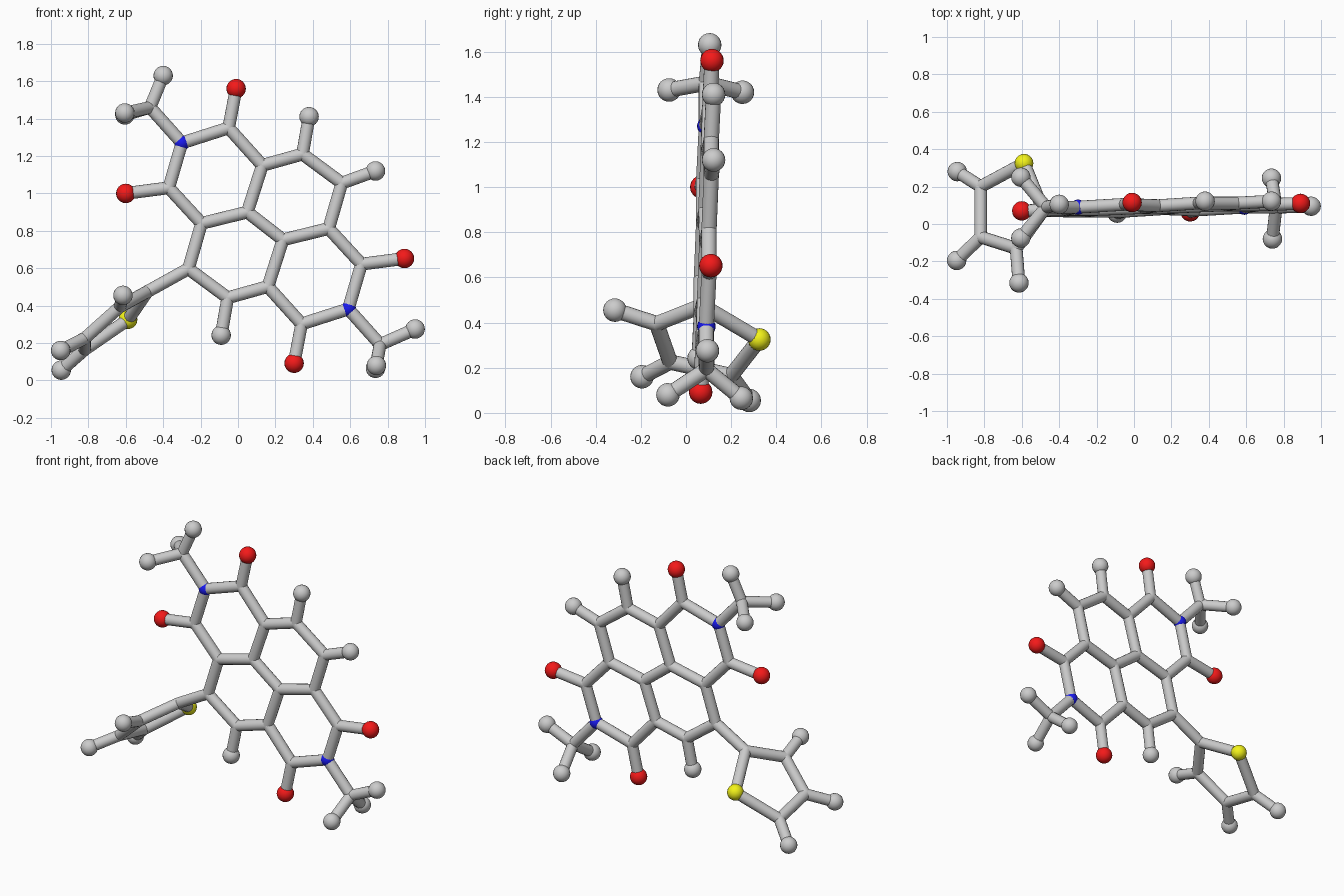
import bpy, bmesh
from mathutils import Vector, Matrix

if "Cube" in bpy.data.objects:
    bpy.data.objects.remove(bpy.data.objects["Cube"])

BOND_R, BALL_R, N_R = 0.034, 0.052, 0.041
CENTRE = Vector((0.145, 0.09, 0.826))

# Half of the fused ring core; the other half is its inversion (suffix 2)
half = {
    "N": (-0.30, 0.09, 1.27), "Me": (-0.47, 0.09, 1.46),
    "Ca": (-0.05, 0.105, 1.35), "Oa": (-0.01, 0.115, 1.56),
    "Cb": (-0.37, 0.078, 1.03), "Ob": (-0.60, 0.07, 1.00),
    "a": (0.13, 0.098, 1.15), "b": (0.345, 0.112, 1.21), "Hb": (0.38, 0.122, 1.41),
    "c": (0.555, 0.112, 1.055), "f": (0.05, 0.088, 0.90), "g": (-0.195, 0.078, 0.84),
}
atoms = {}
for k, p in half.items():
    atoms[k] = Vector(p)
    atoms[k + "2"] = 2 * CENTRE - Vector(p)

# Methyl hydrogens and the tilted five-membered ring
extra = {
    "H1": (-0.40, 0.105, 1.63), "H2": (-0.605, -0.075, 1.43), "H3": (-0.605, 0.25, 1.42),
    "H4": (0.947, 0.095, 0.275), "H5": (0.74, -0.08, 0.08), "H6": (0.735, 0.245, 0.065),
    "Hc": (0.735, 0.122, 1.12),
    "T1": (-0.485, 0.072, 0.475), "S": (-0.588, 0.325, 0.325), "T2": (-0.82, 0.20, 0.165),
    "T3": (-0.82, -0.07, 0.225), "T4": (-0.63, -0.13, 0.395),
    "H7": (-0.945, 0.28, 0.055), "H8": (-0.948, -0.195, 0.16), "H9": (-0.615, -0.315, 0.455),
}
atoms.update({k: Vector(p) for k, p in extra.items()})
del half

core = "N-Me N-Ca N-Cb Ca-Oa Cb-Ob Ca-a a-b b-Hb b-c a-f f-g g-Cb c-g2".split()
bonds = [tuple(s.split("-")) for s in core]


def other(n):
    return n[:-1] if n.endswith("2") else n + "2"


bonds += [(other(p), other(q)) for p, q in bonds]
bonds += [tuple(s.split("-")) for s in (
    "f-f2 c-Hc c2-T1 T1-S S-T2 T2-T3 T3-T4 T4-T1 T2-H7 T3-H8 T4-H9 "
    "Me-H1 Me-H2 Me-H3 Me2-H4 Me2-H5 Me2-H6").split()]


def ball(bm, p, r):
    bmesh.ops.create_uvsphere(bm, u_segments=20, v_segments=12, radius=r,
                              matrix=Matrix.Translation(p))


def stick(bm, p, q):
    d = q - p
    m = Matrix.Translation((p + q) / 2) @ d.to_track_quat("Z", "Y").to_matrix().to_4x4()
    bmesh.ops.create_cone(bm, cap_ends=True, segments=16, radius1=BOND_R,
                          radius2=BOND_R, depth=d.length, matrix=m)


def finish(bm, name, colour=None):
    me = bpy.data.meshes.new(name)
    bm.to_mesh(me)
    bm.free()
    for f in me.polygons:
        f.use_smooth = len(f.vertices) <= 4
    ob = bpy.data.objects.new(name, me)
    bpy.context.collection.objects.link(ob)
    if colour:
        mat = bpy.data.materials.new(name + "_colour")
        mat.diffuse_color = colour
        mat.use_nodes = True
        mat.node_tree.nodes["Principled BSDF"].inputs["Base Color"].default_value = mat.diffuse_color
        me.materials.append(mat)


# Sticks, with rounded joints at the carbons
bm = bmesh.new()
for p, q in bonds:
    stick(bm, atoms[p], atoms[q])
for k, p in atoms.items():
    if k[0] not in "HONS":
        ball(bm, p, BOND_R)
finish(bm, "bond_sticks")

# Balls grouped by element
for name, letter, r, colour in (
        ("hydrogen_balls", "H", BALL_R, None),
        ("oxygen_balls", "O", BALL_R, (0.9, 0.01, 0.01, 1)),
        ("nitrogen_joints", "N", N_R, (0.01, 0.01, 0.85, 1)),
        ("sulphur_ball", "S", 0.05, (0.9, 0.9, 0.01, 1))):
    bm = bmesh.new()
    for k, p in atoms.items():
        if k[0] == letter:
            ball(bm, p, r)
    finish(bm, name, colour)
